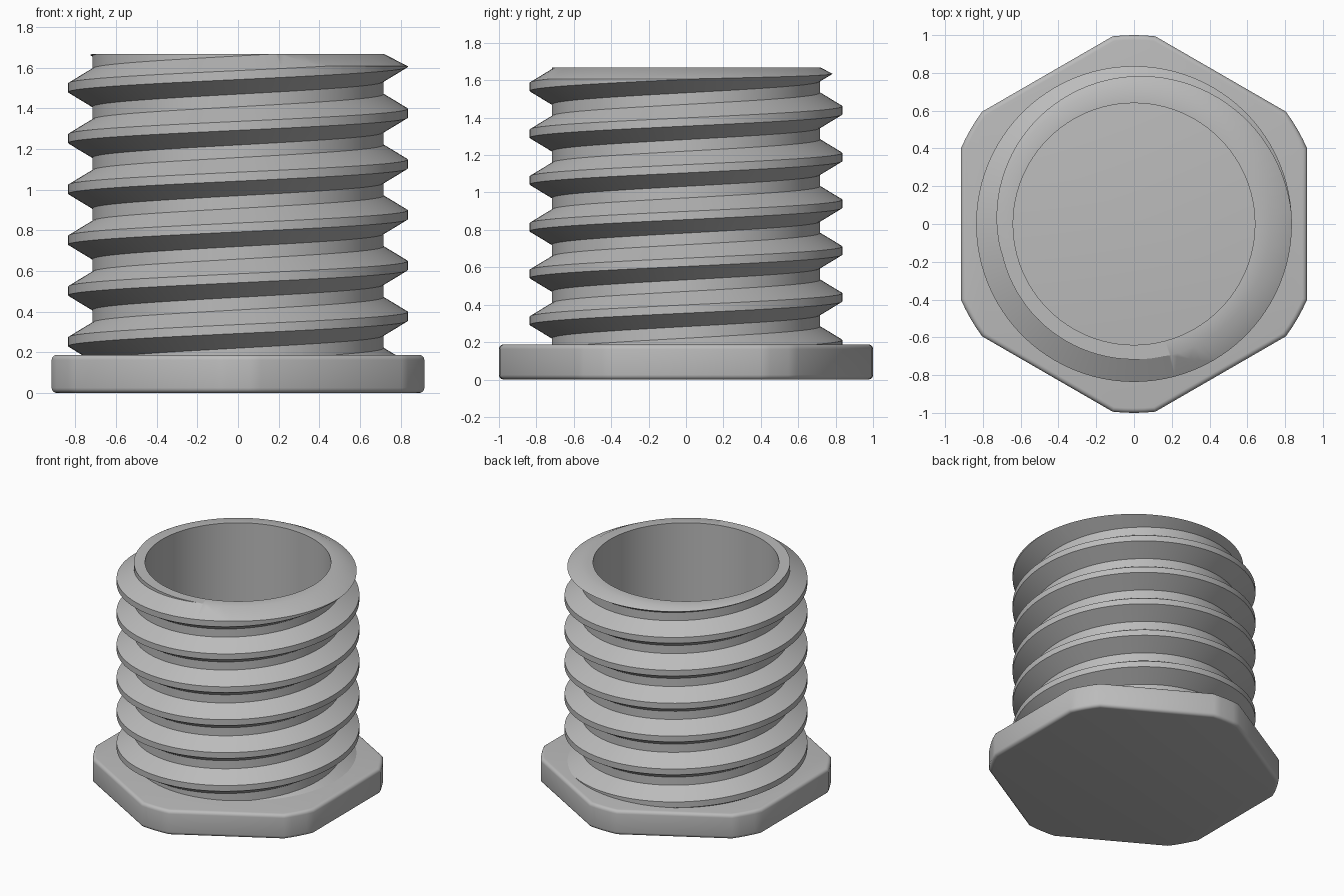
import bpy, bmesh
from math import pi, sin, cos, acos, radians

SEGS = 96                       # columns per turn
PITCH, PHASE = 0.25, 0.127      # thread rise per turn, crest height at +x
ROOT, CREST, BORE = 0.717, 0.836, 0.64
FLANGE_H, TOP = 0.1875, 1.667

cube = bpy.data.objects.get("Cube")
if cube:
    bpy.data.objects.remove(cube, do_unlink=True)

grey = bpy.data.materials.new("plain grey")
grey.use_nodes = True
colour = (0.5, 0.5, 0.5, 1)
grey.diffuse_color = colour
grey.node_tree.nodes["Principled BSDF"].inputs["Base Color"].default_value = colour


def add_object(name, bm):
    mesh = bpy.data.meshes.new(name)
    bm.to_mesh(mesh)
    bm.free()
    mesh.materials.append(grey)
    obj = bpy.data.objects.new(name, mesh)
    bpy.context.collection.objects.link(obj)
    return obj


def select_only(obj):
    bpy.ops.object.select_all(action='DESELECT')
    obj.select_set(True)
    bpy.context.view_layer.objects.active = obj


def polar(r, a, z):
    return (r * cos(a), r * sin(a), z)


def threaded_rod(turns=11):
    """Sweep one thread profile along a helix, then trim and cap the ends."""
    profile = [(ROOT, -0.094), (CREST, -0.022), (CREST, 0.022), (ROOT, 0.094)]
    n = len(profile)
    bm = bmesh.new()
    verts = [bm.verts.new(polar(r, 2 * pi * i / SEGS, PHASE + PITCH * (i / SEGS - 2) + dz))
             for i in range(SEGS * turns) for r, dz in profile]

    def at(i, j):               # past the last point lies the next turn
        return verts[(i + SEGS * (j // n)) * n + j % n]

    for i in range(SEGS * (turns - 1) - 1):
        for j in range(n):
            bm.faces.new((at(i, j), at(i + 1, j), at(i + 1, j + 1), at(i, j + 1)))
    for z, up in ((0.06, -1), (1.76, 1)):
        bmesh.ops.bisect_plane(bm, geom=bm.verts[:] + bm.edges[:] + bm.faces[:],
                               plane_co=(0, 0, z), plane_no=(0, 0, up), clear_outer=True)
    loose = [v for v in bm.verts if not v.link_faces]
    bmesh.ops.delete(bm, geom=loose, context='VERTS')
    bmesh.ops.holes_fill(bm, edges=[e for e in bm.edges if e.is_boundary], sides=0)
    bmesh.ops.recalc_face_normals(bm, faces=bm.faces[:])
    return bm


def ring_solid(profile):
    """Revolve a closed outline around z."""
    bm = bmesh.new()
    rings = [[bm.verts.new(polar(r, 2 * pi * i / SEGS, z)) for r, z in profile]
             for i in range(SEGS)]
    n = len(profile)
    for i in range(SEGS):
        a, b = rings[i], rings[(i + 1) % SEGS]
        for j in range(n):
            k = (j + 1) % n
            bm.faces.new((a[j], b[j], b[k], a[k]))
    bmesh.ops.recalc_face_normals(bm, faces=bm.faces[:])
    return bm


# Hollow threaded barrel with a chamfered mouth
barrel = add_object("threaded_barrel", threaded_rod())
envelope = add_object("barrel_envelope", ring_solid([
    (BORE, FLANGE_H - 0.01), (0.9, FLANGE_H - 0.01), (0.9, TOP - 0.092),
    (ROOT + 0.004, TOP), (BORE, TOP)]))
envelope.hide_render = True
trim = barrel.modifiers.new("trim", 'BOOLEAN')
trim.operation, trim.solver, trim.object = 'INTERSECT', 'EXACT', envelope
select_only(barrel)
bpy.ops.object.modifier_apply(modifier="trim")
bpy.data.objects.remove(envelope, do_unlink=True)
bpy.ops.object.shade_smooth_by_angle(angle=radians(30))

# Hexagonal flange, its corners rounded off by a unit circle
APOTHEM, ARC = 0.917, 4
half = acos(APOTHEM)
bm = bmesh.new()
outline = []
for side in range(6):
    for s in range(ARC + 1):
        a = side * pi / 3 + half + (pi / 3 - 2 * half) * s / ARC
        outline.append(bm.verts.new(polar(1, a, 0)))
base = bm.faces.new(outline)
lift = bmesh.ops.extrude_face_region(bm, geom=[base])
bmesh.ops.translate(bm, vec=(0, 0, FLANGE_H),
                    verts=[v for v in lift["geom"] if isinstance(v, bmesh.types.BMVert)])
bmesh.ops.recalc_face_normals(bm, faces=bm.faces[:])
rims = [e for e in bm.edges if abs(e.verts[0].co.z - e.verts[1].co.z) < 0.001]
bmesh.ops.bevel(bm, geom=rims, offset=0.025, segments=4, profile=0.5, affect='EDGES')
flange = add_object("hex_flange", bm)
select_only(flange)
bpy.ops.object.shade_smooth_by_angle(angle=radians(30))
